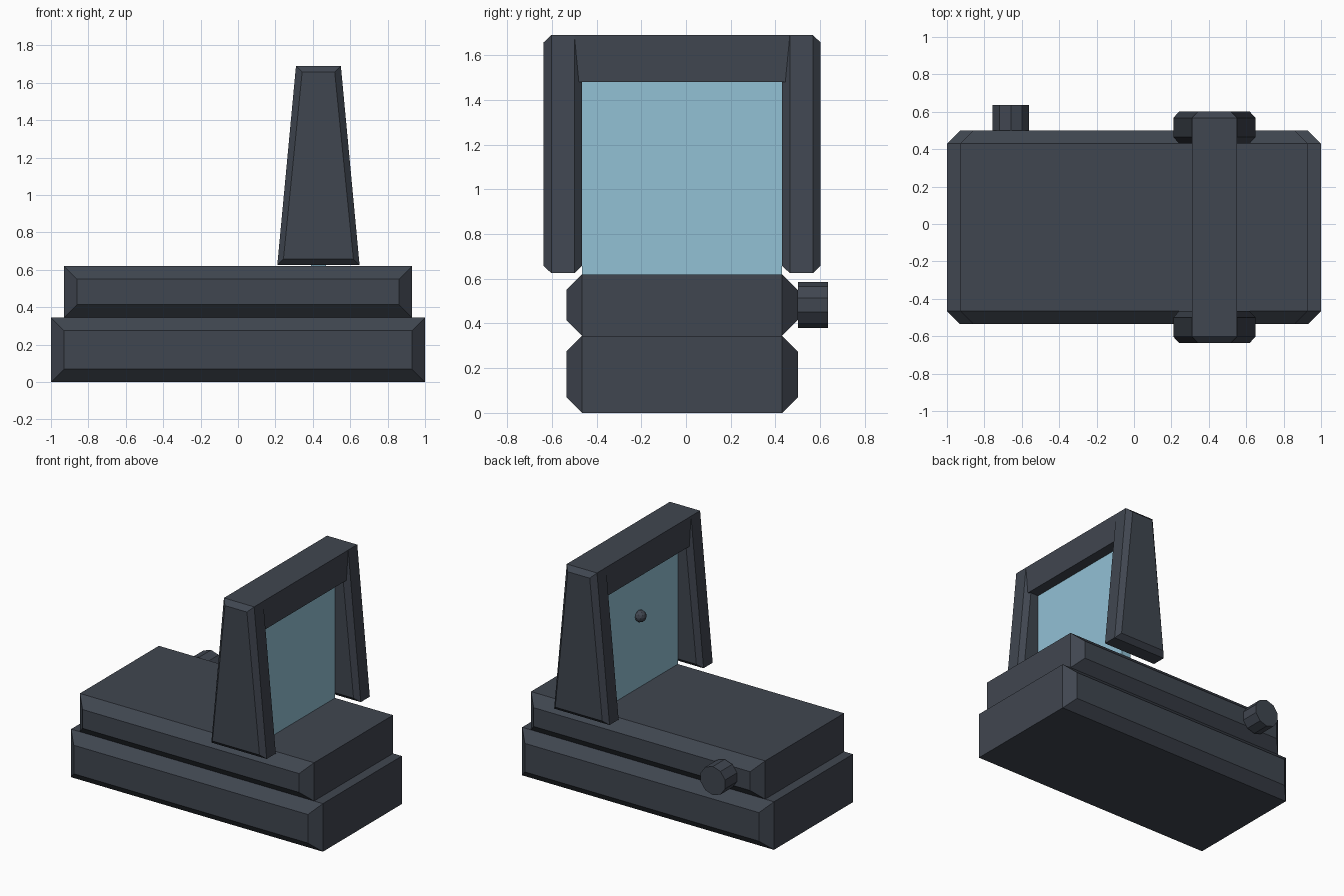
import bpy, bmesh, math
from mathutils import Matrix

cube = bpy.data.objects.get("Cube")
if cube:
    bpy.data.objects.remove(cube, do_unlink=True)


def material(name, rgb):
    m = bpy.data.materials.new(name)
    m.use_nodes = True
    m.diffuse_color = (*rgb, 1)
    m.node_tree.nodes["Principled BSDF"].inputs["Base Color"].default_value = (*rgb, 1)
    return m


dark = material("dark_slate", (0.051, 0.061, 0.080))
glass = material("pale_blue_glass", (0.288, 0.533, 0.665))


def finish(name, bm, mat):
    bmesh.ops.recalc_face_normals(bm, faces=bm.faces)
    mesh = bpy.data.meshes.new(name)
    bm.to_mesh(mesh)
    bm.free()
    mesh.materials.append(mat)
    obj = bpy.data.objects.new(name, mesh)
    bpy.context.collection.objects.link(obj)
    return obj


def loft(name, mat, cx, half_bottom, half_top, z0, z1, sections):
    """Trapezoid lofted along y; each section is (y, inset)."""
    bm = bmesh.new()
    rings = []
    for y, i in sections:
        corners = [(cx - half_bottom + i, z0 + i), (cx + half_bottom - i, z0 + i),
                   (cx + half_top - i, z1 - i), (cx - half_top + i, z1 - i)]
        rings.append([bm.verts.new((x, y, z)) for x, z in corners])
    for a, b in zip(rings, rings[1:]):
        for k in range(4):
            n = (k + 1) % 4
            bm.faces.new((a[k], a[n], b[n], b[k]))
    bm.faces.new(rings[0])
    bm.faces.new(rings[-1])
    return finish(name, bm, mat)


# Stacked mount blocks with chamfered front and back
front, back, mid = -0.465, 0.43, -0.0175
chamfered = [(front - 0.07, 0.07), (front, 0), (back, 0), (back + 0.07, 0.07)]
loft("base_block", dark, 0, 1.0, 1.0, 0, 0.345, chamfered)
loft("upper_block", dark, 0, 0.93, 0.93, 0.345, 0.62, chamfered)

# Tapered frame legs, mirrored about the middle of the body
frame_x, c = 0.43, 0.033
for name, side in (("front_leg", -1), ("back_leg", 1)):
    steps = [(0.447, c), (0.482, 0), (0.585, 0), (0.62, c)]
    loft(name, dark, frame_x, 0.22, 0.12, 0.625, 1.69,
         [(mid + side * d, i) for d, i in steps])

# Bar across the top, and the window below it
loft("top_bar", dark, frame_x, 0.12, 0.12, 1.48, 1.69, [(-0.5, 0), (0.465, 0)])
loft("window", glass, frame_x, 0.04, 0.04, 0.62, 1.48, [(front, 0), (back, 0)])

# Small aiming bead on the window
bm = bmesh.new()
bmesh.ops.create_icosphere(bm, subdivisions=2, radius=0.042,
                           matrix=Matrix.Translation((0.375, mid, 1.14)))
finish("aiming_bead", bm, dark)

# Faceted adjustment knob on the back
bm = bmesh.new()
bmesh.ops.create_cone(bm, cap_ends=True, segments=10, radius1=0.1025, radius2=0.1025,
                      depth=0.135,
                      matrix=Matrix.Translation((-0.658, 0.5675, 0.4825))
                      @ Matrix.Rotation(math.pi / 2, 4, "X"))
finish("adjustment_knob", bm, dark)
